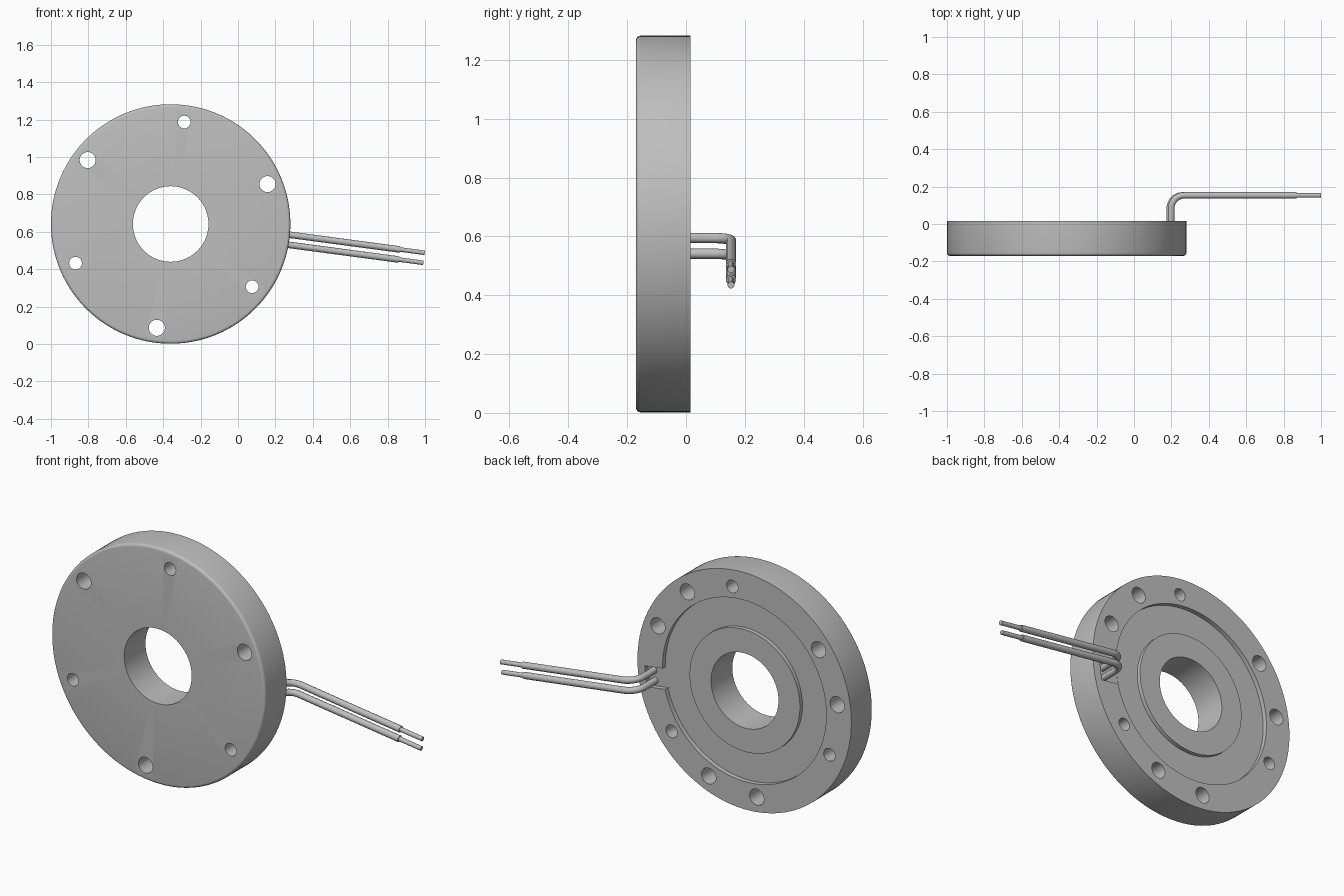
import bpy, bmesh, math
from mathutils import Matrix, Vector

cube = bpy.data.objects.get("Cube")
if cube:
    bpy.data.objects.remove(cube, do_unlink=True)

CENTRE = Vector((-0.36, 0, 0.642))
FRONT, BACK, FLOOR = -0.17, 0.015, -0.01
TILT = math.radians(-7.6)          # direction of the cable exit

grey = bpy.data.materials.new("metal_grey")
grey.use_nodes = True
colour = (0.52, 0.52, 0.52, 1)
grey.diffuse_color = colour
grey.node_tree.nodes["Principled BSDF"].inputs["Base Color"].default_value = colour


def polar(radius, angle, y, side=0):
    """Point on the disc at a radius and angle, shifted sideways."""
    c, s = math.cos(angle), math.sin(angle)
    return CENTRE + Vector((radius * c - side * s, y, radius * s + side * c))


def make_object(name, bm):
    bmesh.ops.recalc_face_normals(bm, faces=bm.faces)
    mesh = bpy.data.meshes.new(name)
    bm.to_mesh(mesh)
    bm.free()
    ob = bpy.data.objects.new(name, mesh)
    bpy.context.collection.objects.link(ob)
    mesh.materials.append(grey)
    return ob


def select(ob):
    bpy.ops.object.select_all(action="DESELECT")
    ob.select_set(True)
    bpy.context.view_layer.objects.active = ob


def smooth(ob):
    select(ob)
    bpy.ops.object.shade_smooth_by_angle(angle=math.radians(35))


# Disc body: bore, rounded front rim, recessed ring and raised boss on the back
bore, boss, recess, rim, fillet = 0.202, 0.33, 0.49, 0.64, 0.015
profile = [(bore, FRONT)]
for i in range(5):
    a = math.pi / 2 * i / 4
    profile.append((rim - fillet + fillet * math.sin(a),
                    FRONT + fillet - fillet * math.cos(a)))
profile += [(rim, BACK), (recess, BACK), (recess, FLOOR),
            (boss, FLOOR), (boss, BACK - 0.003), (bore, BACK - 0.003)]
bm = bmesh.new()
verts = [bm.verts.new(CENTRE + Vector((r, y, 0))) for r, y in profile]
edges = [bm.edges.new((v, verts[i - 1])) for i, v in enumerate(verts)]
bmesh.ops.spin(bm, geom=verts + edges, cent=CENTRE, axis=(0, 1, 0),
               angle=math.tau, steps=128, use_duplicate=False)
bmesh.ops.remove_doubles(bm, verts=bm.verts, dist=0.0001)
disc = make_object("disc_body", bm)

# Cutters: alternating large and small through holes, blind holes at the back
bm = bmesh.new()
to_y = Matrix.Rotation(math.pi / 2, 4, "X")


def add_hole(radius, distance, degrees, start, end):
    pos = polar(distance, math.radians(degrees), (start + end) / 2)
    bmesh.ops.create_cone(bm, cap_ends=True, segments=32, radius1=radius,
                          radius2=radius, depth=end - start,
                          matrix=Matrix.Translation(pos) @ to_y)


for k in range(3):
    turn = 120 * k + 22.4
    add_hole(0.043, 0.56, turn, -0.3, 0.1)
    add_hole(0.034, 0.55, turn + 60, -0.3, 0.1)
    add_hole(0.043, 0.56, turn + 30, -0.1, 0.1)

# Cable notch in the back ring
slot = (Matrix.Translation(polar(0.53, TILT, 0.044))
        @ Matrix.Rotation(-TILT, 4, "Y")
        @ Matrix.Diagonal((0.13, 0.11, 0.11, 1)))
bmesh.ops.create_cube(bm, size=1, matrix=slot)
cutter = make_object("hole_cutter", bm)
cutter.hide_render = True
cut = disc.modifiers.new("holes", "BOOLEAN")
cut.operation, cut.solver, cut.object = "DIFFERENCE", "EXACT", cutter
select(disc)
bpy.ops.object.modifier_apply(modifier=cut.name)
bpy.data.objects.remove(cutter, do_unlink=True)
smooth(disc)


# Cables: each leaves the notch, bends outwards and ends in a bare core
def tube(name, points, radius):
    curve = bpy.data.curves.new(name, "CURVE")
    curve.dimensions = "3D"
    curve.bevel_depth = radius
    curve.bevel_resolution = 4
    curve.use_fill_caps = True
    spline = curve.splines.new("POLY")
    spline.points.add(len(points) - 1)
    for p, co in zip(spline.points, points):
        p.co = (*co, 1)
    ob = bpy.data.objects.new(name, curve)
    bpy.context.collection.objects.link(ob)
    select(ob)
    bpy.ops.object.convert(target="MESH")
    ob = bpy.context.object
    ob.data.materials.clear()
    ob.data.materials.append(grey)
    smooth(ob)


exit_r, bend, cable_y = 0.56, 0.07, 0.153
for label, side in (("upper", 0.027), ("lower", -0.027)):
    path = [polar(exit_r, TILT, FLOOR - 0.01, side)]
    for i in range(11):
        a = math.pi / 2 * i / 10
        path.append(polar(exit_r + bend - bend * math.cos(a), TILT,
                          cable_y - bend + bend * math.sin(a), side))
    path.append(polar(1.235, TILT, cable_y, side))
    tube(label + "_cable", path, 0.0175)
    core = [polar(r, TILT, cable_y, side) for r in (1.22, 1.367)]
    tube(label + "_cable_core", core, 0.012)
